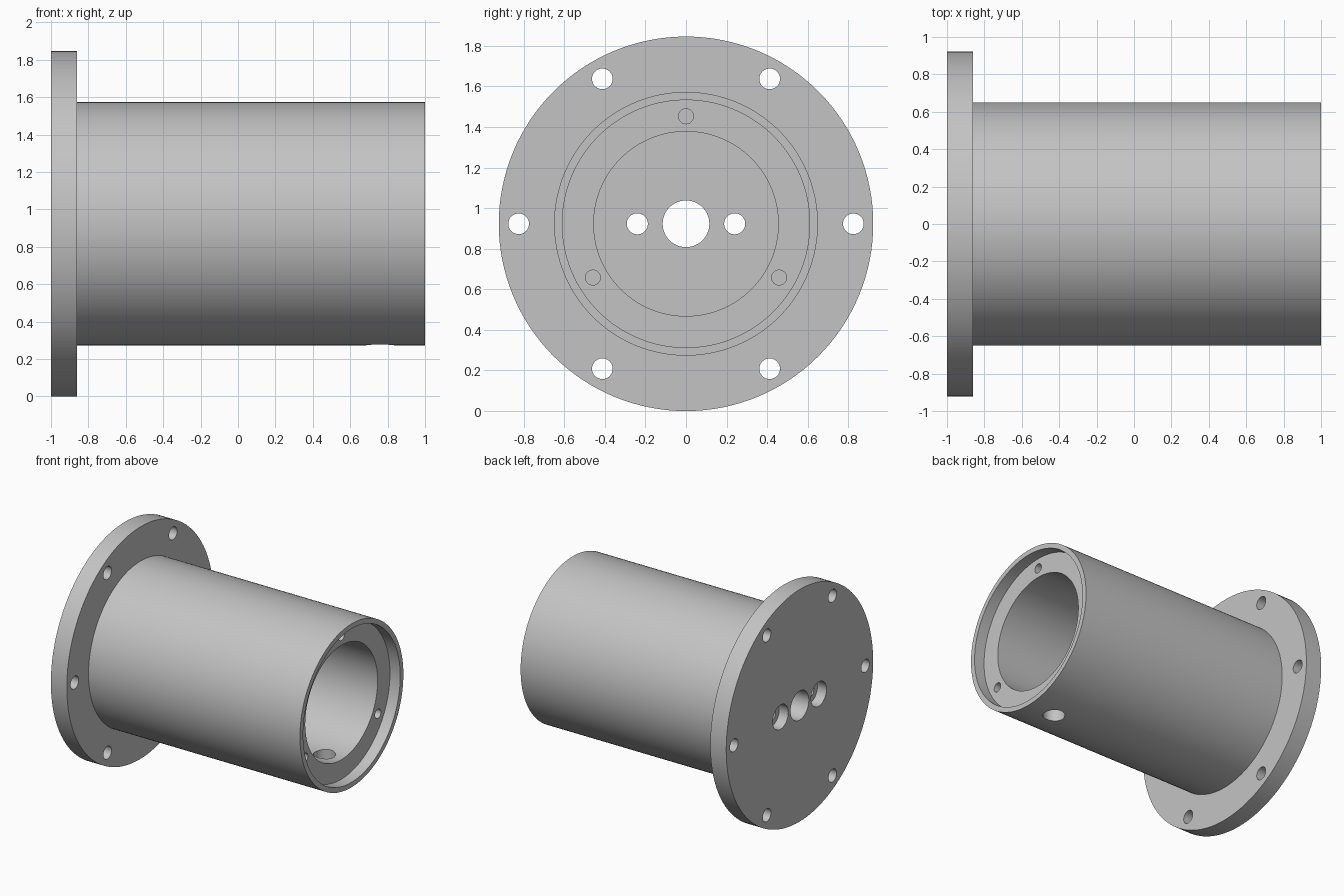
import bpy, bmesh, math
from mathutils import Matrix, Vector

if "Cube" in bpy.data.objects:
    bpy.data.objects.remove(bpy.data.objects["Cube"], do_unlink=True)

AXIS_Z = 0.923       # height of the main axis
SEGMENTS = 128

grey = bpy.data.materials.new("machined grey")
grey.use_nodes = True
colour = (0.55, 0.55, 0.55, 1)
grey.diffuse_color = colour
grey.node_tree.nodes["Principled BSDF"].inputs["Base Color"].default_value = colour


def make_object(name, bm):
    bmesh.ops.recalc_face_normals(bm, faces=bm.faces)
    mesh = bpy.data.meshes.new(name)
    bm.to_mesh(mesh)
    bm.free()
    mesh.materials.append(grey)
    obj = bpy.data.objects.new(name, mesh)
    bpy.context.collection.objects.link(obj)
    return obj


def lathe(name, profile):
    """Revolve a closed (x, radius) profile around the main axis."""
    bm = bmesh.new()
    rings = []
    for i in range(SEGMENTS):
        a = 2 * math.pi * i / SEGMENTS
        rings.append([bm.verts.new((x, r * math.cos(a), AXIS_Z + r * math.sin(a)))
                      for x, r in profile])
    n = len(profile)
    for i, ring in enumerate(rings):
        after = rings[(i + 1) % SEGMENTS]
        for j in range(n):
            k = (j + 1) % n
            bm.faces.new((ring[j], ring[k], after[k], after[j]))
    return make_object(name, bm)


def drill(bm, start, end, radius):
    """Add one round cutter between two points."""
    start, end = Vector(start), Vector(end)
    way = end - start
    turn = way.to_track_quat('Z', 'Y').to_matrix().to_4x4()
    bmesh.ops.create_cone(bm, cap_ends=True, segments=40, radius1=radius, radius2=radius,
                          depth=way.length,
                          matrix=Matrix.Translation((start + end) / 2) @ turn)


def drill_circle(bm, x0, x1, pitch, radius, angles):
    for deg in angles:
        a = math.radians(deg)
        y, z = pitch * math.cos(a), AXIS_Z + pitch * math.sin(a)
        drill(bm, (x0, y, z), (x1, y, z), radius)


# Flanged tube with stepped bore and central hole in its end wall
housing = lathe("flanged_housing", [
    (-1, 0.115), (-1, 0.923), (-0.86, 0.923), (-0.86, 0.65), (1, 0.65),
    (1, 0.61), (0.91, 0.61), (0.91, 0.455), (-0.86, 0.455), (-0.86, 0.115)])

# Through holes: flange bolts, end wall screws, drain in the underside
holes = bmesh.new()
drill_circle(holes, -1.1, -0.7, 0.825, 0.051, range(0, 360, 60))
drill_circle(holes, -1.1, -0.7, 0.24, 0.052, (0, 180))
drill(holes, (0.76, 0, 0.1), (0.76, 0, 0.7), 0.08)
# Blind holes in the bore ledge
drill_circle(holes, 0.72, 0.95, 0.53, 0.037, (90, 210, 330))

# Counterbores on the flange face
recesses = bmesh.new()
drill_circle(recesses, -1.1, -0.92, 0.24, 0.097, (0, 180))

cutters = [make_object("hole_cutter", holes), make_object("counterbore_cutter", recesses)]
for cutter in cutters:
    cutter.hide_render = True
    mod = housing.modifiers.new(cutter.name, 'BOOLEAN')
    mod.operation = 'DIFFERENCE'
    mod.solver = 'EXACT'
    mod.object = cutter

# Bake the cuts, then drop the cutters
bpy.context.view_layer.update()
graph = bpy.context.evaluated_depsgraph_get()
cut_mesh = bpy.data.meshes.new_from_object(housing.evaluated_get(graph))
housing.modifiers.clear()
housing.data = cut_mesh
cut_mesh.materials.clear()
cut_mesh.materials.append(grey)
for poly in cut_mesh.polygons:
    poly.material_index = 0
for cutter in cutters:
    bpy.data.objects.remove(cutter, do_unlink=True)

# Smooth curved walls, keep machined edges sharp
bpy.ops.object.select_all(action='DESELECT')
housing.select_set(True)
bpy.context.view_layer.objects.active = housing
bpy.ops.object.shade_smooth_by_angle(angle=math.radians(30))
